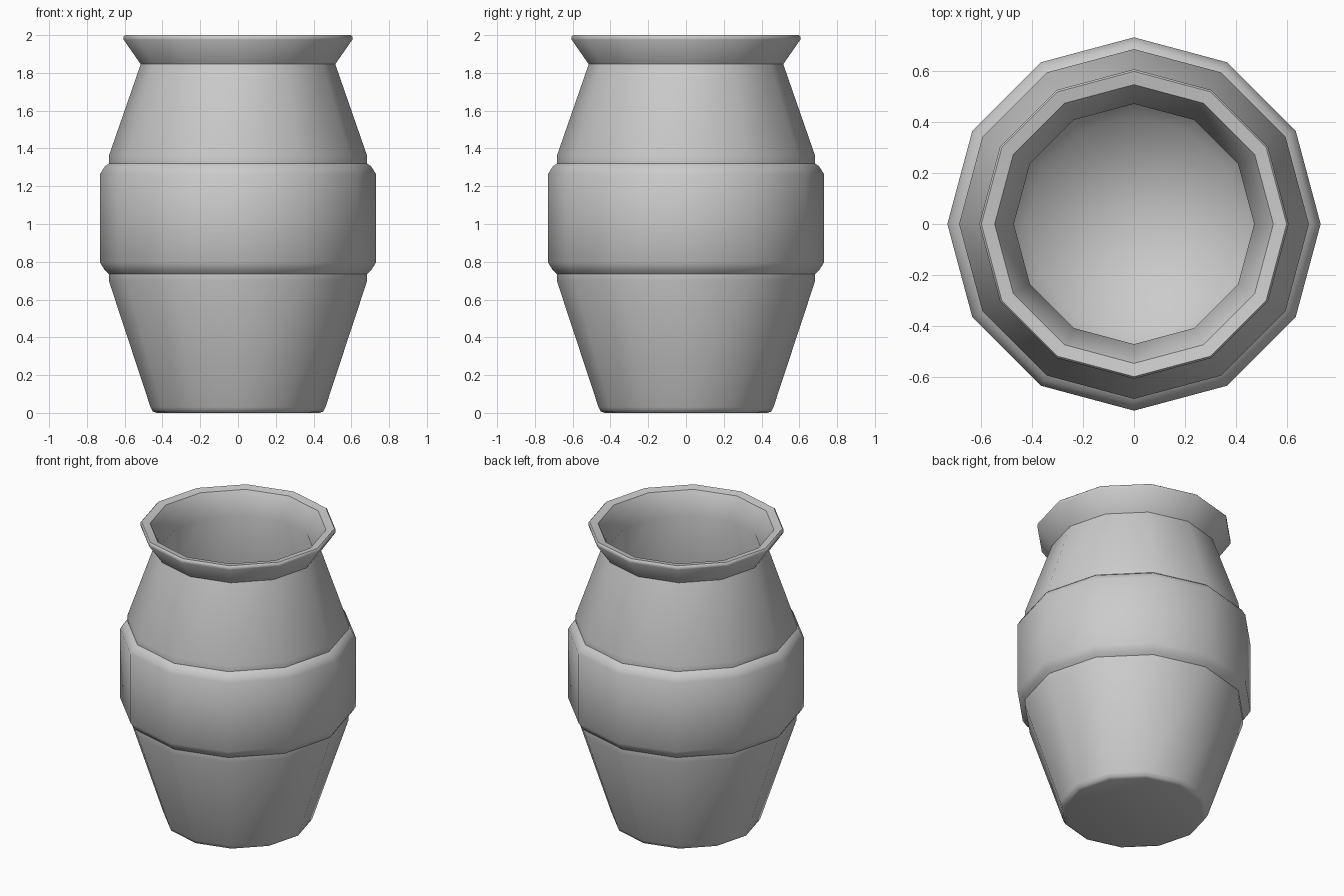
import bpy, bmesh, math

if "Cube" in bpy.data.objects:
    bpy.data.objects.remove(bpy.data.objects["Cube"])

SIDES = 12

# Half profile (radius, height): underside, outer wall, band, rim, inner wall, floor
profile = [
    (0.43, 0.0), (0.452, 0.008), (0.463, 0.03),          # base edge
    (0.684, 0.70), (0.684, 0.735),                       # lower wall
    (0.705, 0.755), (0.73, 0.795),                       # raised band
    (0.73, 1.265), (0.705, 1.305),
    (0.684, 1.32), (0.684, 1.36),                        # shoulder
    (0.515, 1.846),                                      # neck
    (0.605, 1.975), (0.605, 1.992), (0.597, 2.0),        # flared rim
    (0.545, 1.99), (0.47, 1.846),                        # mouth
    (0.635, 1.35), (0.635, 0.71), (0.42, 0.05),          # inner wall
]

bm = bmesh.new()
rings = []
for r, z in profile:
    rings.append([bm.verts.new((r * math.cos(math.tau * i / SIDES),
                                r * math.sin(math.tau * i / SIDES), z))
                  for i in range(SIDES)])

# Skin between neighbouring rings
for a, b in zip(rings, rings[1:]):
    for i in range(SIDES):
        j = (i + 1) % SIDES
        bm.faces.new((a[i], a[j], b[j], b[i]))

# Underside cap and inner floor fan
bm.faces.new(rings[0][::-1])
centre = bm.verts.new((0, 0, 0.05))
floor = rings[-1]
for i in range(SIDES):
    bm.faces.new((floor[i], floor[(i + 1) % SIDES], centre))
bmesh.ops.recalc_face_normals(bm, faces=bm.faces)

# Smooth shading, sharp creases except where the floor blends into the wall
for f in bm.faces:
    f.smooth = True
floor_set = set(floor)
for e in bm.edges:
    inner_floor = all(v in floor_set for v in e.verts)
    e.smooth = inner_floor or e.calc_face_angle(0) < math.radians(45)

mesh = bpy.data.meshes.new("clay_jar")
bm.to_mesh(mesh)
bm.free()
jar = bpy.data.objects.new("clay_jar", mesh)
bpy.context.collection.objects.link(jar)
